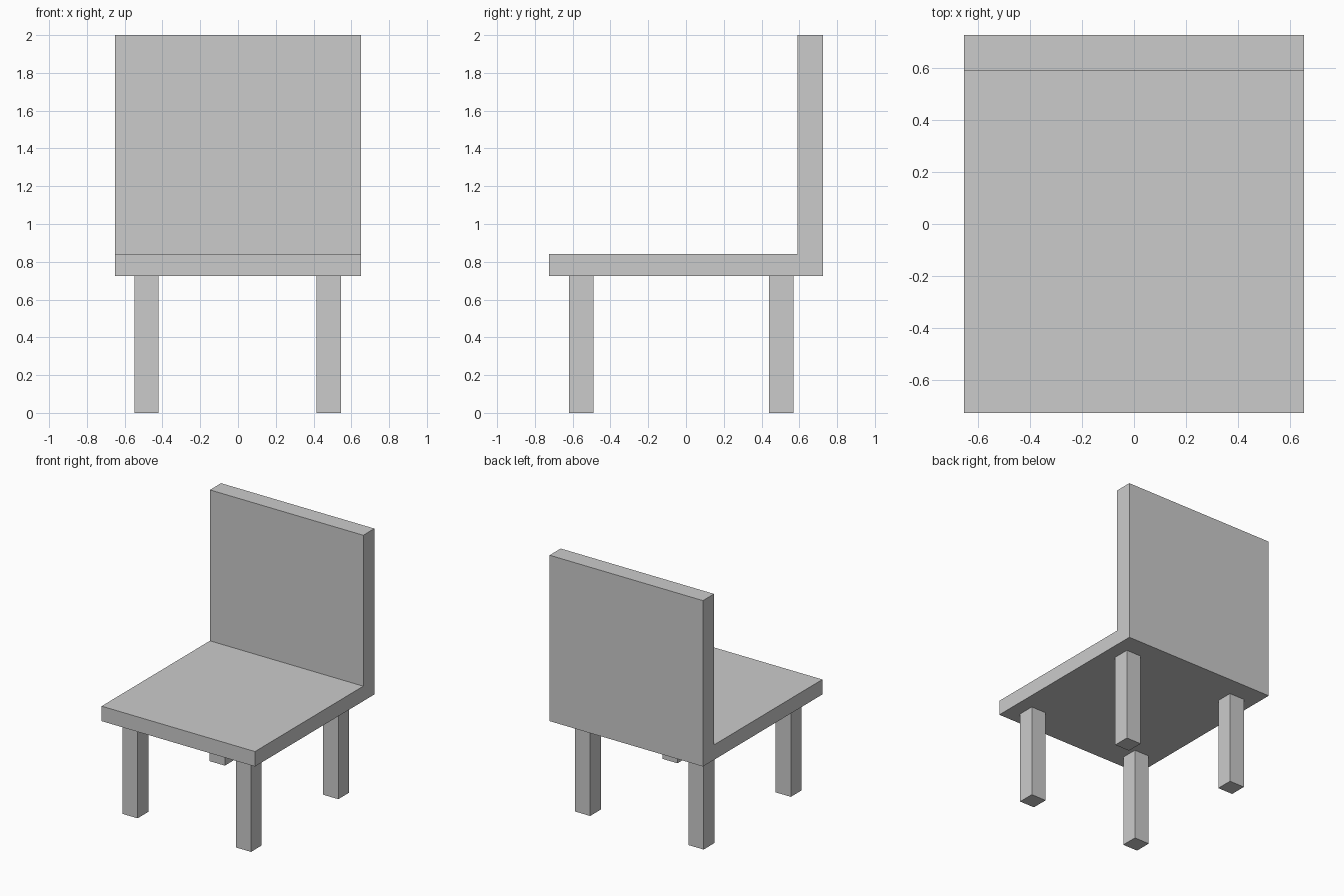
import bpy
import bmesh

if "Cube" in bpy.data.objects:
    bpy.data.objects.remove(bpy.data.objects["Cube"])


def prism(name, profile, x0, x1):
    """Extrude a (y, z) profile along x from x0 to x1."""
    bm = bmesh.new()
    face = bm.faces.new([bm.verts.new((x0, y, z)) for y, z in profile])
    ext = bmesh.ops.extrude_face_region(bm, geom=[face])
    verts = [g for g in ext["geom"] if isinstance(g, bmesh.types.BMVert)]
    bmesh.ops.translate(bm, verts=verts, vec=(x1 - x0, 0, 0))
    bmesh.ops.recalc_face_normals(bm, faces=bm.faces)
    mesh = bpy.data.meshes.new(name)
    bm.to_mesh(mesh)
    bm.free()
    obj = bpy.data.objects.new(name, mesh)
    bpy.context.collection.objects.link(obj)
    return obj


SEAT_BOTTOM, SEAT_TOP, HEIGHT = 0.725, 0.84, 2.0
HALF_W, HALF_D, BACK_FRONT = 0.652, 0.725, 0.59

# Seat and backrest: one L-shaped body
prism("seat_and_backrest", [
    (-HALF_D, SEAT_BOTTOM), (HALF_D, SEAT_BOTTOM), (HALF_D, HEIGHT),
    (BACK_FRONT, HEIGHT), (BACK_FRONT, SEAT_TOP), (-HALF_D, SEAT_TOP),
], -HALF_W, HALF_W)

# Four square legs
for row, y0, y1 in (("front", -0.62, -0.49), ("back", 0.44, 0.57)):
    for side, x0, x1 in (("left", -0.549, -0.42), ("right", 0.416, 0.545)):
        prism(f"{row}_{side}_leg",
              [(y0, 0), (y1, 0), (y1, SEAT_BOTTOM), (y0, SEAT_BOTTOM)], x0, x1)
